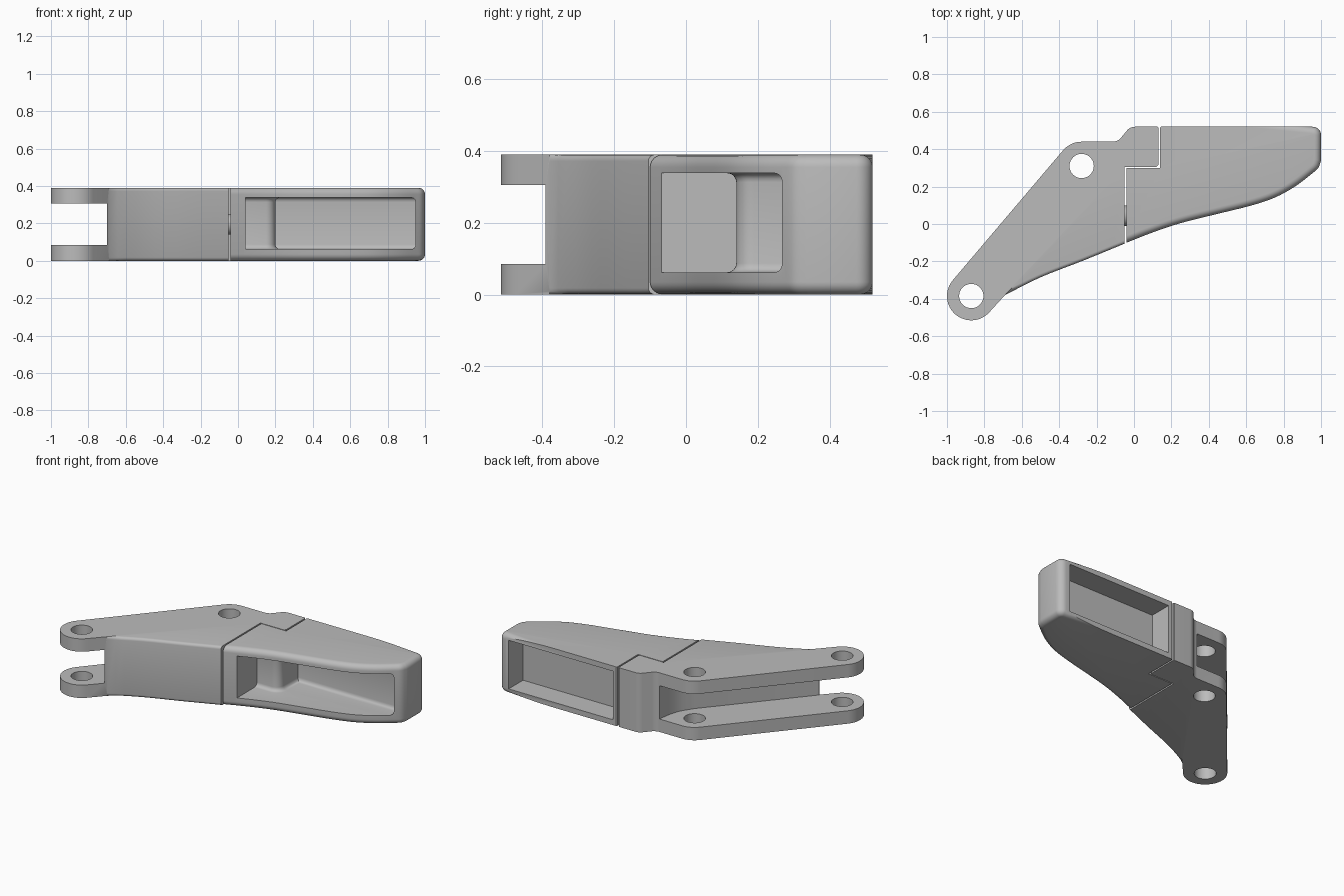
import bpy, bmesh, math
from mathutils import Vector

if "Cube" in bpy.data.objects:
    bpy.data.objects.remove(bpy.data.objects["Cube"])

H = 0.39            # overall thickness
EYE, PIVOT = (-0.87, -0.385), (-0.28, 0.31)   # the two pin holes

grey = bpy.data.materials.new("grey metal")
grey.diffuse_color = (0.5, 0.5, 0.5, 1)
grey.use_nodes = True
grey.node_tree.nodes["Principled BSDF"].inputs["Base Color"].default_value = grey.diffuse_color


def arc(c, r, a0, a1, n=10):
    return [(c[0] + r * math.cos(math.radians(a0 + (a1 - a0) * i / n)),
             c[1] + r * math.sin(math.radians(a0 + (a1 - a0) * i / n))) for i in range(n + 1)]


def spline(pts, n=4):
    """Smooth curve through the points (Catmull-Rom)."""
    p = [Vector(q) for q in pts]
    p = [2 * p[0] - p[1]] + p + [2 * p[-1] - p[-2]]
    out = []
    for a, b, c, d in zip(p, p[1:], p[2:], p[3:]):
        for i in range(n):
            t = i / n
            out.append(tuple(0.5 * (2 * b + (c - a) * t + (2 * a - 5 * b + 4 * c - d) * t * t
                                    + (3 * b - a - 3 * c + d) * t ** 3)))
    return out + [tuple(p[-2])]


def extrude(name, outline, z0, z1, soft=None, radius=0.0, segments=5):
    """Counter-clockwise outline raised from z0 to z1; 'soft' picks the rim edges to round."""
    bm = bmesh.new()
    face = bm.faces.new([bm.verts.new((x, y, z0)) for x, y in outline])
    up = bmesh.ops.extrude_face_region(bm, geom=[face])["geom"]
    bmesh.ops.translate(bm, vec=(0, 0, z1 - z0), verts=[v for v in up if isinstance(v, bmesh.types.BMVert)])
    bmesh.ops.recalc_face_normals(bm, faces=bm.faces)
    if soft:
        edges = []
        for e in bm.edges:
            side = [f for f in e.link_faces if abs(f.normal.z) < 0.5]
            if len(side) == 1 and soft(side[0].normal, (e.verts[0].co + e.verts[1].co) / 2):
                edges.append(e)
        bmesh.ops.bevel(bm, geom=edges, offset=radius, segments=segments, profile=0.5,
                        affect='EDGES', clamp_overlap=False)
    me = bpy.data.meshes.new(name)
    bm.to_mesh(me)
    bm.free()
    me.materials.append(grey)
    ob = bpy.data.objects.new(name, me)
    bpy.context.collection.objects.link(ob)
    return ob


def cut(ob, cutter):
    cutter.hide_render = True
    m = ob.modifiers.new("cut", 'BOOLEAN')
    m.operation, m.solver, m.object = 'DIFFERENCE', 'EXACT', cutter
    bpy.context.view_layer.objects.active = ob
    bpy.ops.object.modifier_apply(modifier=m.name)
    bpy.data.objects.remove(cutter)


def smooth(ob):
    bpy.ops.object.select_all(action='DESELECT')
    ob.select_set(True)
    bpy.context.view_layer.objects.active = ob
    bpy.ops.object.shade_smooth_by_angle(angle=math.radians(30))


# forked base: two eyes, a shoulder block and a gently curved front
base_outline = (arc(EYE, 0.13, 139.7, 318, 24)
                + spline([(-0.69, -0.38), (-0.5, -0.285), (-0.27, -0.195), (-0.05, -0.105)])
                + [(-0.05, 0.305), (0.12, 0.305), (0.13, 0.315)]
                + [(0.13, 0.515), (0.125, 0.52)]
                + arc((0.005, 0.465), 0.055, 90, 135, 6)
                + arc((-0.115, 0.50), 0.06, -45, -90, 6)
                + arc(PIVOT, 0.13, 90, 139.7, 8)[:-1]
                + [(PIVOT[0] + 0.13 * math.cos(math.radians(139.7)),
                    PIVOT[1] + 0.13 * math.sin(math.radians(139.7)))])
base = extrude("forked_base", base_outline, 0, H,
               lambda n, m: 0.05 < n.x < 0.7 and n.y < 0 and m.x > -0.69, 0.018, 4)

# slot between the fork plates, clearing both pins
slot = extrude("slot_cutter", [(-1.2, -0.7), (-0.70, -0.7), (-0.70, -0.385)]
               + spline([(-0.2, 0.2), (-0.15, 0.28), (-0.125, 0.36), (-0.115, 0.44)])
               + [(-0.115, 0.7), (-1.2, 0.7)], 0.085, 0.305)
cut(base, slot)
for c in (EYE, PIVOT):
    cut(base, extrude("pin_cutter", arc(c, 0.065, 0, 360, 40)[:-1], -0.1, H + 0.1))
smooth(base)

# handle with swept front and rounded tip
handle_outline = (spline([(-0.04, -0.1), (0.1, -0.045), (0.25, 0.005), (0.45, 0.055), (0.62, 0.097),
                          (0.75, 0.14), (0.86, 0.2), (0.95, 0.268), (0.985, 0.3), (1.0, 0.34)])
                  + arc((0.955, 0.475), 0.045, 0, 90, 8)
                  + [(0.145, 0.52), (0.14, 0.515), (0.14, 0.3), (-0.04, 0.3)])
handle = extrude("handle", handle_outline, 0, H, lambda n, m: n.x > 0.05, 0.035, 6)

# stepped finger pocket in the front
pocket = extrude("pocket_cutter", [(0.04, -0.4), (0.95, -0.4), (0.95, 0.34), (0.2, 0.34)]
                 + arc((0.15, 0.19), 0.05, 0, -90, 8) + [(0.04, 0.14)], 0.062, 0.338,
                 lambda n, m: n.y > -0.9 and not n.x < -0.99 or m.x > 0.1 and n.y > -0.9, 0.025, 4)
cut(handle, pocket)

# rectangular recess in the back
cut(handle, extrude("recess_cutter", [(0.17, 0.37), (0.93, 0.37), (0.93, 0.7), (0.17, 0.7)], 0.035, 0.355))
smooth(handle)

# short pin bridging the seam
bpy.ops.mesh.primitive_cylinder_add(vertices=24, radius=0.055, depth=0.06,
                                    location=(-0.045, 0.045, 0.195), rotation=(0, math.pi / 2, 0))
pin = bpy.context.object
pin.name = "joining_pin"
pin.data.materials.append(grey)
smooth(pin)
